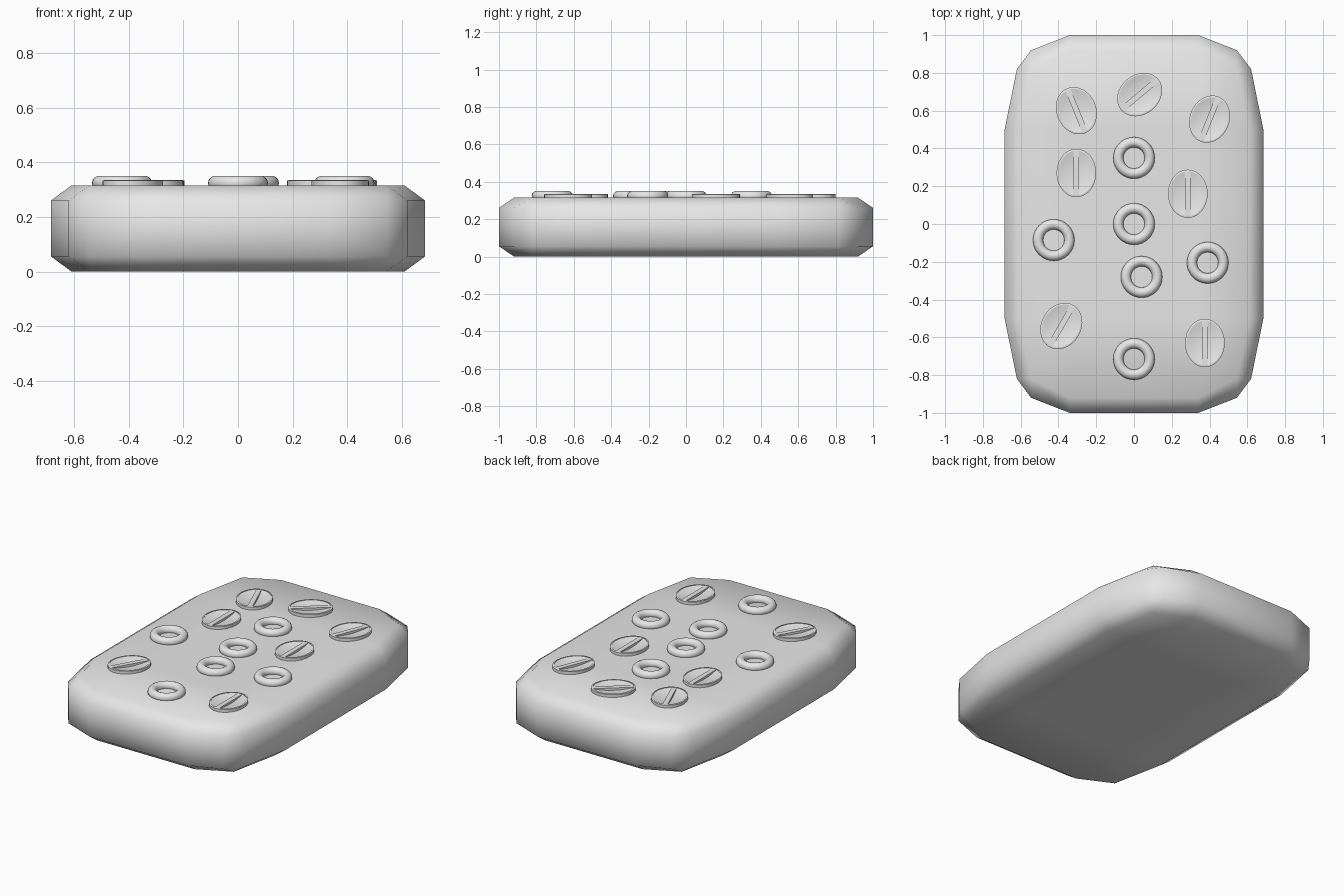
import bpy, bmesh
from math import cos, sin, pi, radians

cube = bpy.data.objects.get("Cube")
if cube:
    bpy.data.objects.remove(cube)

HEIGHT = 0.315

grey = bpy.data.materials.new("plain_grey")
grey.use_nodes = True
colour = (0.8, 0.8, 0.8, 1)
grey.diffuse_color = colour
grey.node_tree.nodes["Principled BSDF"].inputs["Base Color"].default_value = colour


def finish(bm, name, location=(0, 0, 0), turn=0):
    bmesh.ops.recalc_face_normals(bm, faces=bm.faces)
    mesh = bpy.data.meshes.new(name)
    bm.to_mesh(mesh)
    bm.free()
    mesh.materials.append(grey)
    obj = bpy.data.objects.new(name, mesh)
    obj.location = location
    obj.rotation_euler.z = radians(turn)
    bpy.context.collection.objects.link(obj)
    return obj


def smooth(obj, angle=None):
    bpy.ops.object.select_all(action="DESELECT")
    obj.select_set(True)
    bpy.context.view_layer.objects.active = obj
    if angle is None:
        bpy.ops.object.shade_smooth()
    else:
        bpy.ops.object.shade_smooth_by_angle(angle=radians(angle))


def lathe(bm, profile, steps, close_profile=False):
    """Spin a profile of (radius, z) points round the z axis."""
    rings = [[bm.verts.new((r * cos(2 * pi * i / steps), r * sin(2 * pi * i / steps), z))
              for i in range(steps)] for r, z in profile]
    pairs = list(zip(rings, rings[1:]))
    if close_profile:
        pairs.append((rings[-1], rings[0]))
    for a, b in pairs:
        for i in range(steps):
            j = (i + 1) % steps
            bm.faces.new((a[i], a[j], b[j], b[i]))
    return rings


# Body: one eighth of a chamfered, tapered slab, mirrored on all three axes
def build_body():
    bm = bmesh.new()
    top, shoulder = HEIGHT / 2, HEIGHT / 2 - 0.055

    def row(points, z):
        return [bm.verts.new((x, y, z)) for x, y in points]

    edge = [(0, 1), (0.34, 1), (0.545, 0.92), (0.62, 0.82), (0.685, 0.5), (0.685, 0)]
    middle = row(edge, 0)
    upper = row(edge, shoulder)
    rim = row([(0, 0.92), (0.34, 0.92), (0.545, 0.82), (0.61, 0.5), (0.61, 0)], top)
    centre, side, inner, end = row([(0, 0), (0.34, 0), (0.34, 0.5), (0, 0.5)], top)

    for i in range(5):
        bm.faces.new((middle[i], middle[i + 1], upper[i + 1], upper[i]))
    for i in range(2):
        bm.faces.new((upper[i], upper[i + 1], rim[i + 1], rim[i]))
        bm.faces.new((upper[i + 3], upper[i + 4], rim[i + 3], rim[i + 2]))
    bm.faces.new((upper[2], upper[3], rim[2]))
    bm.faces.new((centre, side, inner, end))
    bm.faces.new((end, inner, rim[1], rim[0]))
    bm.faces.new((inner, rim[3], rim[2], rim[1]))
    bm.faces.new((side, rim[4], rim[3], inner))

    for axis in "XYZ":
        factor = [-1 if axis == a else 1 for a in "XYZ"]
        copy = bmesh.ops.duplicate(bm, geom=bm.verts[:] + bm.edges[:] + bm.faces[:])
        verts = [g for g in copy["geom"] if isinstance(g, bmesh.types.BMVert)]
        bmesh.ops.scale(bm, vec=factor, verts=verts)
        bmesh.ops.remove_doubles(bm, verts=bm.verts, dist=0.0005)
    smooth(finish(bm, "body", (0, 0, HEIGHT / 2)))


# Ring bead: a small torus sunk into the top
def build_ring(number, x, y):
    bm = bmesh.new()
    profile = [(0.083 + 0.027 * cos(2 * pi * i / 14), 0.027 * sin(2 * pi * i / 14))
               for i in range(14)]
    lathe(bm, profile, 32, close_profile=True)
    smooth(finish(bm, f"ring_{number}", (x, y, HEIGHT + 0.009)))


# Oval dish: a shallow bowl with a thin rim and a bar along its long axis
def build_dish(number, x, y, turn):
    bm = bmesh.new()
    bowl = [(0.097 * (1 - t / 5), 0.003 + 0.014 * (1 - t / 5) ** 2) for t in range(5)]
    rings = lathe(bm, [(0.105, -0.01), (0.105, 0.018), (0.097, 0.02)] + bowl, 32)
    bm.faces.new(rings[-1])
    bmesh.ops.scale(bm, vec=(1, 1.22, 1), verts=bm.verts)
    smooth(finish(bm, f"oval_dish_{number}", (x, y, HEIGHT), turn), 35)

    bm = bmesh.new()
    bmesh.ops.create_cube(bm, size=1)
    bmesh.ops.scale(bm, vec=(0.03, 0.245, 0.025), verts=bm.verts)
    finish(bm, f"dish_bar_{number}", (x, y, HEIGHT + 0.006), turn)


build_body()

ring_places = [(0, 0.35), (0, 0), (0, -0.715), (0.04, -0.28), (0.39, -0.205), (-0.425, -0.085)]
for n, place in enumerate(ring_places, 1):
    build_ring(n, *place)

dish_places = [(-0.305, 0.6, 22), (0.03, 0.685, -50), (0.4, 0.555, -22), (-0.305, 0.27, 0),
               (0.285, 0.16, 0), (-0.385, -0.54, -30), (0.375, -0.63, 0)]
for n, place in enumerate(dish_places, 1):
    build_dish(n, *place)
